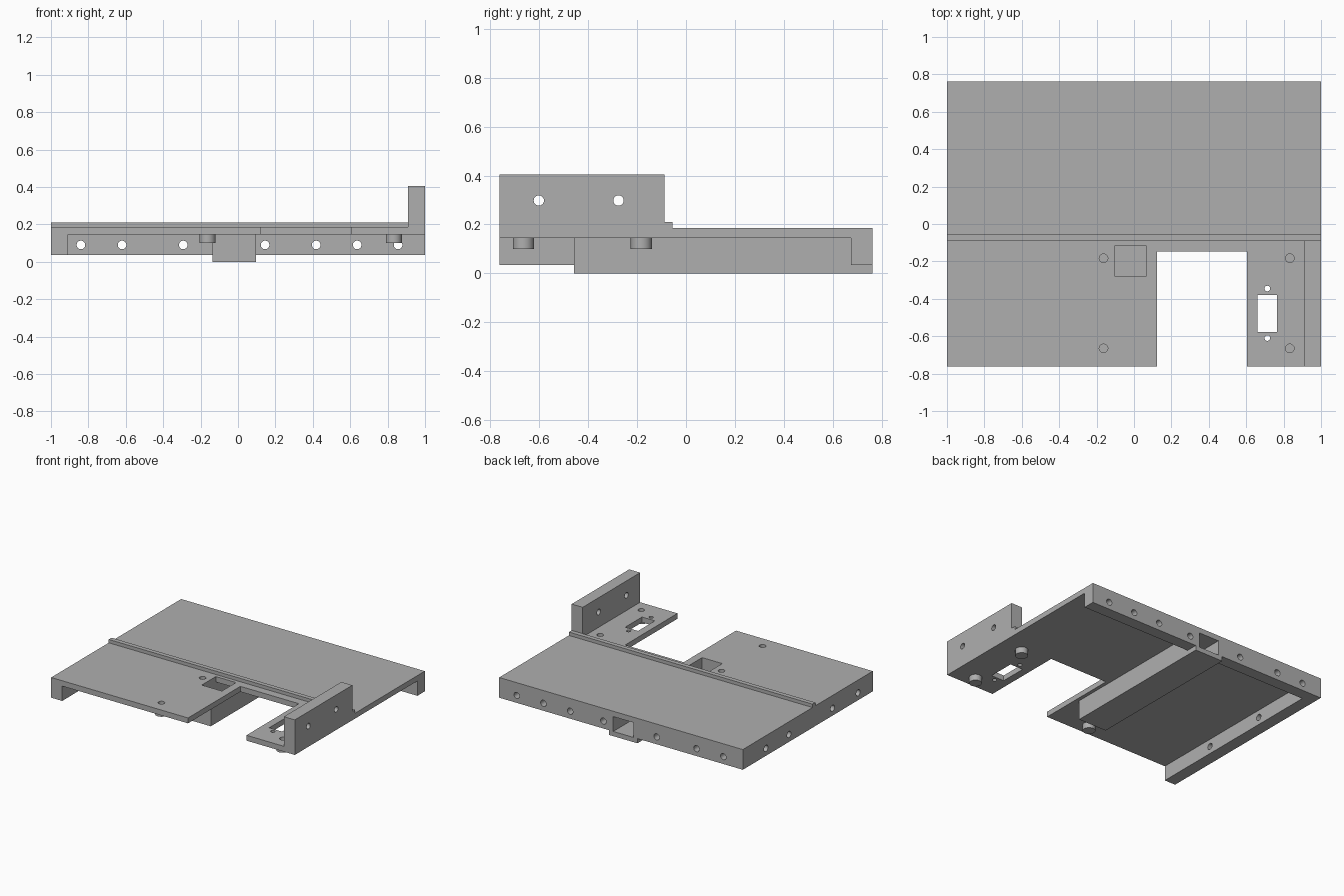
import bpy
import math
from mathutils import Matrix

cube = bpy.data.objects.get("Cube")
if cube:
    bpy.data.objects.remove(cube, do_unlink=True)

grey = bpy.data.materials.new("plain grey")
grey.use_nodes = True
grey.diffuse_color = (0.43, 0.43, 0.43, 1)
grey.node_tree.nodes["Principled BSDF"].inputs["Base Color"].default_value = grey.diffuse_color


def box(name, x, y, z):
    """Box from (low, high) ranges."""
    corners = [(a, b, c) for a in x for b in y for c in z]
    faces = [(0, 1, 3, 2), (4, 6, 7, 5), (0, 4, 5, 1), (2, 3, 7, 6), (0, 2, 6, 4), (1, 5, 7, 3)]
    mesh = bpy.data.meshes.new(name)
    mesh.from_pydata(corners, [], faces)
    mesh.materials.append(grey)
    ob = bpy.data.objects.new(name, mesh)
    bpy.context.collection.objects.link(ob)
    return ob


def rod(name, centre, radius, length, axis="Z"):
    """Cylinder along one axis."""
    bpy.ops.mesh.primitive_cylinder_add(vertices=32, radius=radius, depth=length)
    ob = bpy.context.object
    ob.name = name
    turn = {"X": Matrix.Rotation(math.pi / 2, 4, "Y"),
            "Y": Matrix.Rotation(math.pi / 2, 4, "X"),
            "Z": Matrix.Identity(4)}[axis]
    ob.data.transform(Matrix.Translation(centre) @ turn)
    ob.data.materials.append(grey)
    return ob


def cut(ob, cutters):
    """Subtract the cutters, bake the result and remove them."""
    for c in cutters:
        c.hide_render = True
        mod = ob.modifiers.new("cut", "BOOLEAN")
        mod.operation = "DIFFERENCE"
        mod.solver = "EXACT"
        mod.object = c
    graph = bpy.context.evaluated_depsgraph_get()
    graph.update()
    baked = bpy.data.meshes.new_from_object(ob.evaluated_get(graph))
    ob.modifiers.clear()
    ob.data = baked
    for c in cutters:
        bpy.data.objects.remove(c, do_unlink=True)
    finish(ob)


def finish(ob):
    bpy.ops.object.select_all(action="DESELECT")
    ob.select_set(True)
    bpy.context.view_layer.objects.active = ob
    bpy.ops.object.shade_smooth_by_angle(angle=math.radians(30))


# Levels and shared sizes
LOW, UNDER, TOP = 0.035, 0.145, 0.185
FRONT, BACK = -0.762, 0.762
HOLE = 0.023
boss_spots = [(x, y) for x in (-0.163, 0.833) for y in (-0.183, -0.665)]
duct_x, bore_x = (-0.135, 0.097), (-0.102, 0.064)

# Deck with front notch, slot, duct opening and screw holes
deck = box("deck", (-1, 1), (FRONT, BACK), (UNDER, TOP))
cuts = [box("notch", (0.123, 0.603), (-1, -0.148), (0, 1)),
        box("slot", (0.66, 0.765), (-0.577, -0.38), (0, 1)),
        box("opening", bore_x, (-0.28, -0.115), (0, 1))]
cuts += [rod("screw hole", (0.713, y, UNDER), 0.015, 1) for y in (-0.345, -0.61)]
cuts += [rod("boss hole", (x, y, UNDER), HOLE, 1) for x, y in boss_spots]
cut(deck, cuts)

# Round bosses under the deck, drilled from above
for i, (x, y) in enumerate(boss_spots):
    boss = rod(f"boss_{i + 1}", (x, y, 0.1225), 0.043, 0.045)
    cut(boss, [rod("blind hole", (x, y, 0.165), HOLE, 0.09)])

# Cross rib on the deck
box("cross_rib", (-1, 1), (-0.088, -0.055), (TOP, 0.21))

# Upright wall with two side holes
upright = box("upright_wall", (0.91, 1), (FRONT, -0.088), (TOP, 0.405))
cut(upright, [rod("side hole", (0.95, y, 0.298), 0.021, 0.5, "X") for y in (-0.602, -0.276)])

# Back wall with a row of holes and room for the duct
back_wall = box("back_wall", (-1, 1), (0.675, BACK), (LOW, UNDER))
row = (-0.84, -0.62, -0.293, 0.145, 0.418, 0.637, 0.856)
cuts = [rod("back hole", (x, 0.72, 0.09), HOLE, 0.3, "Y") for x in row]
cut(back_wall, cuts + [box("duct gap", duct_x, (0.5, 1), (-1, 1))])

# Side wall: two through holes, and a blind hole near each end
side_wall = box("side_wall", (-1, -0.91), (FRONT, 0.675), (LOW, UNDER))
cuts = [rod("through hole", (-0.95, y, 0.09), HOLE, 0.3, "X") for y in (-0.29, 0.22)]
cuts += [rod("end hole", (-1, y, 0.09), HOLE, 0.13, "X") for y in (-0.59, 0.49)]
cut(side_wall, cuts)

# Cable duct, open at the back and up through the deck
duct = box("cable_duct", duct_x, (-0.458, BACK), (0, UNDER))
cut(duct, [box("bore", bore_x, (-0.28, 1), (LOW, UNDER + 0.1))])
